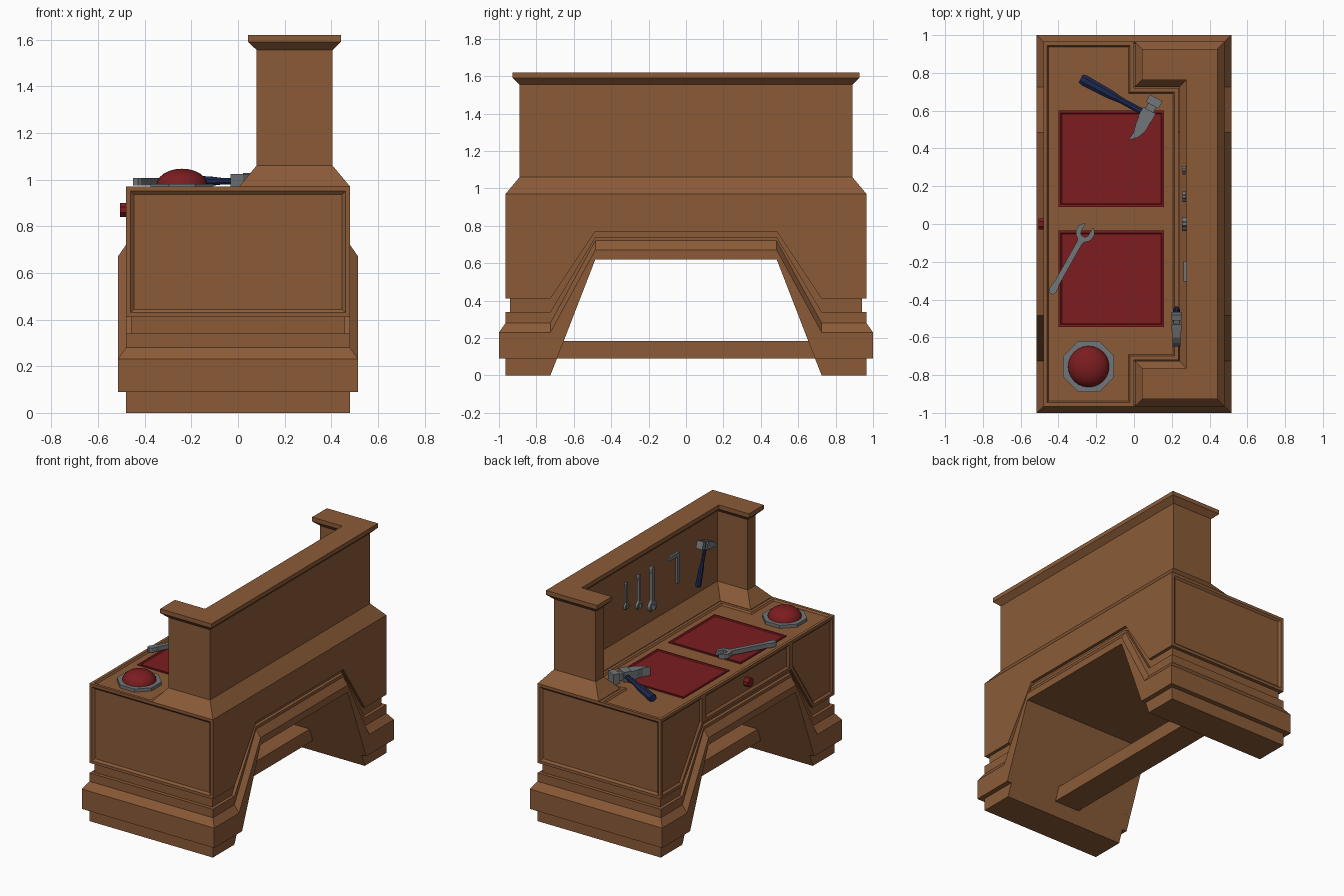
import bpy, bmesh
from math import sin, cos, radians, atan2, pi
from mathutils import Matrix, Vector

if "Cube" in bpy.data.objects:
    bpy.data.objects.remove(bpy.data.objects["Cube"])


def material(name, rgb):
    m = bpy.data.materials.new(name)
    m.diffuse_color = (*rgb, 1)
    m.use_nodes = True
    m.node_tree.nodes["Principled BSDF"].inputs["Base Color"].default_value = m.diffuse_color
    return m


WOOD = material("wood", (0.26, 0.105, 0.04))
RED = material("red", (0.2, 0.012, 0.014))
STEEL = material("steel", (0.17, 0.18, 0.19))
NAVY = material("navy", (0.013, 0.023, 0.08))


def finish(name, bm, mat, M=Matrix()):
    bmesh.ops.transform(bm, matrix=M, verts=bm.verts)
    me = bpy.data.meshes.new(name)
    bm.to_mesh(me)
    bm.free()
    me.materials.append(mat)
    ob = bpy.data.objects.new(name, me)
    bpy.context.collection.objects.link(ob)
    return ob


def skin(bm, rings):
    """Join closed rings of points, return vertex rings and faces by [level][segment]."""
    vr = [[bm.verts.new(p) for p in r] for r in rings]
    n = len(rings[0])
    faces = [[bm.faces.new((a[i], a[(i + 1) % n], b[(i + 1) % n], b[i])) for i in range(n)]
             for a, b in zip(vr, vr[1:])]
    return vr, faces


def loft(name, rings, mat, M=Matrix()):
    bm = bmesh.new()
    vr, _ = skin(bm, rings)
    bm.faces.new(vr[0][::-1])
    bm.faces.new(vr[-1])
    bmesh.ops.recalc_face_normals(bm, faces=bm.faces)
    return finish(name, bm, mat, M)


def prism(name, pts, z0, z1, mat, M=Matrix()):
    return loft(name, [[(x, y, z) for x, y in pts] for z in (z0, z1)], mat, M)


def rect(x0, x1, y0, y1):
    return [(x0, y0), (x1, y0), (x1, y1), (x0, y1)]


def ngon(n, rx, ry=None):
    ry = ry or rx
    return [(rx * cos(2 * pi * (i + .5) / n), ry * sin(2 * pi * (i + .5) / n)) for i in range(n)]


def recess(bm, faces, rim, bevel, depth):
    bm.normal_update()
    bmesh.ops.inset_individual(bm, faces=faces, thickness=rim, depth=0, use_even_offset=True)
    bmesh.ops.inset_individual(bm, faces=faces, thickness=bevel, depth=-depth, use_even_offset=True)


def u_outline(d):
    """U-shaped plan of the upper wall, grown outwards by d."""
    xb, yo, xf, yi, xi = .405 + d, .89 + d, .08 - d, .80 - d, .315 - d
    return [(xb, -yo), (xb, yo), (xf, yo), (xf, yi), (xi, yi), (xi, -yi), (xf, -yi), (xf, -yo)]


# Bench body: each level = half width, half length, leg height, arch height, leg inner y
levels = [(.48, .965, 0, .62, .725), (.48, .965, .09, .62, .69), (.515, 1, .09, .62, .69),
          (.515, 1, .23, .67, .725), (.48, .965, .28, .72, .725), (.48, .965, .34, .74, .725),
          (.458, .94, .34, .74, .725), (.458, .94, .41, .77, .725), (.48, .965, .41, .77, .725),
          (.48, .965, .97, .97, .725)]
rings = []
for x, y, zl, za, yl in levels:
    side = [(-y, zl), (-yl, zl), (-.485, za), (.485, za), (yl, zl), (y, zl)]
    rings.append([(x, a, z) for a, z in side] + [(-x, a, z) for a, z in side[::-1]])
bm = bmesh.new()
vr, fc = skin(bm, rings)
r = vr[0]
for i in range(5):
    bm.faces.new((r[i], r[11 - i], r[10 - i], r[i + 1]))
# Recessed panels on both ends, both leg fronts and the drawer
top = fc[8]
panels = [top[5], top[8], top[11]]
for pair in ([top[6], top[7]], [top[9], top[10]]):
    panels += bmesh.ops.dissolve_faces(bm, faces=pair)["region"]
recess(bm, panels, .02, .014, .012)
# Worktop surface, stepped down inside its rim
u = u_outline(.08)
desk = [(-.48, -.965), (u[7][0], -.965), u[6], u[5], u[4], u[3], (u[2][0], .965), (-.48, .965)]
f = bm.faces.new([bm.verts.new((x, y, .97)) for x, y in desk])
recess(bm, [f], .02, .008, .012)
bmesh.ops.remove_doubles(bm, verts=bm.verts, dist=1e-5)
finish("bench_body", bm, WOOD)

# Upper wall with flared foot and cornice
loft("back_wall", [[(x, y, z) for x, y in u_outline(d)] for d, z in
                   ((.075, .965), (.075, .97), (0, 1.06), (0, 1.555), (.037, 1.59), (.037, 1.62))], WOOD)
prism("stretcher", rect(-.1, .1, -.7, .7), .09, .185, WOOD)
prism("drawer_knob", ngon(8, .032), .46, .505, RED,
      Matrix.Translation((0, 0, .87)) @ Matrix.Rotation(-pi / 2, 4, 'Y'))

# Red mats with a raised border
for name, y0, y1 in (("mat_left", .09, .6), ("mat_right", -.545, -.035)):
    bm = bmesh.new()
    vr, _ = skin(bm, [[(x, y, z) for x, y in rect(-.4, .16, y0, y1)] for z in (.95, .966)])
    recess(bm, [bm.faces.new(vr[1])], .012, .006, .005)
    finish(name, bm, RED)

# Dome on octagonal plate
D = Matrix.Translation((-.24, -.755, 0))
prism("dome_plate", ngon(8, .146), .95, .98, STEEL, D)
bm = bmesh.new()
bmesh.ops.create_uvsphere(bm, u_segments=24, v_segments=12, radius=.11)
bmesh.ops.delete(bm, geom=[v for v in bm.verts if v.co.z < -.001], context='VERTS')
for f in bm.faces:
    f.smooth = True
finish("dome", bm, RED, Matrix.Translation((-.24, -.755, .975)) @ Matrix.Diagonal((1, 1, .65, 1)))


def hammer(name, M):
    # handle runs along local -y, head along local x with the claw at +x
    sections = [(-.40, .026), (-.38, .032), (-.22, .026), (-.16, .018), (.02, .018)]
    loft(name + "_handle", [[(a, y, b) for a, b in ngon(8, w, w * .85)] for y, w in sections], NAVY, M)
    prism(name + "_claw", [(.02, .035), (.08, .035), (.13, .015), (.17, -.025), (.12, -.018),
                           (.07, -.03), (.02, -.035)], -.03, .03, STEEL, M)
    for part, x0, x1, w in (("eye", -.025, .03, .038), ("neck", -.06, -.02, .024), ("face", -.1, -.055, .038)):
        prism(name + "_" + part, rect(x0, x1, -w, w), -w * .95, w * .95, STEEL, M)


def wrench(name, M):
    # open-ended jaw at local y = .36
    jaw = [(.05 * cos(radians(a)), .36 + .05 * sin(radians(a))) for a in (-65, -40, -10, 20, 45, 63)]
    half = [(.012, -.01), (.02, .005), (.02, .03), (.015, .06), (.015, .3)] + jaw + [(.021, .35), (.01, .338)]
    prism(name, half + [(-x, y) for x, y in half[::-1]], -.016, .016, STEEL, M)


# Tools lying on the worktop
hammer("bench_hammer", Matrix.Translation((.07, .58, .993)) @ Matrix.Rotation(radians(-118.4), 4, 'Z'))
wrench("bench_wrench", Matrix.Translation((-.435, -.36, .99)) @ Matrix.Rotation(-atan2(.18, .32), 4, 'Z'))

# Tools hanging on the wall: local x -> -y, y -> z, z -> -x
HANG = Matrix(((0, 0, -1, 0), (-1, 0, 0, 0), (0, 1, 0, 0), (0, 0, 0, 1)))
hammer("wall_hammer", Matrix.Translation((.225, -.54, 1.44)) @ HANG
       @ Matrix.Rotation(radians(-18), 4, 'Z') @ Matrix.Scale(.7, 4))
for i, (y, length) in enumerate(((.285, .19), (.145, .24), (0, .31))):
    wrench(f"wall_wrench_{i + 1}", Matrix.Translation((.265, y, 1.475)) @ HANG
           @ Matrix.Rotation(pi, 4, 'Z') @ Matrix.Scale(length / .41, 4))
prism("hex_key", [(-.055, 0), (.055, 0), (.055, -.22), (.03, -.22), (.03, -.027), (-.055, -.027)],
      -.008, .008, STEEL, Matrix.Translation((.27, -.25, 1.47)) @ HANG)
